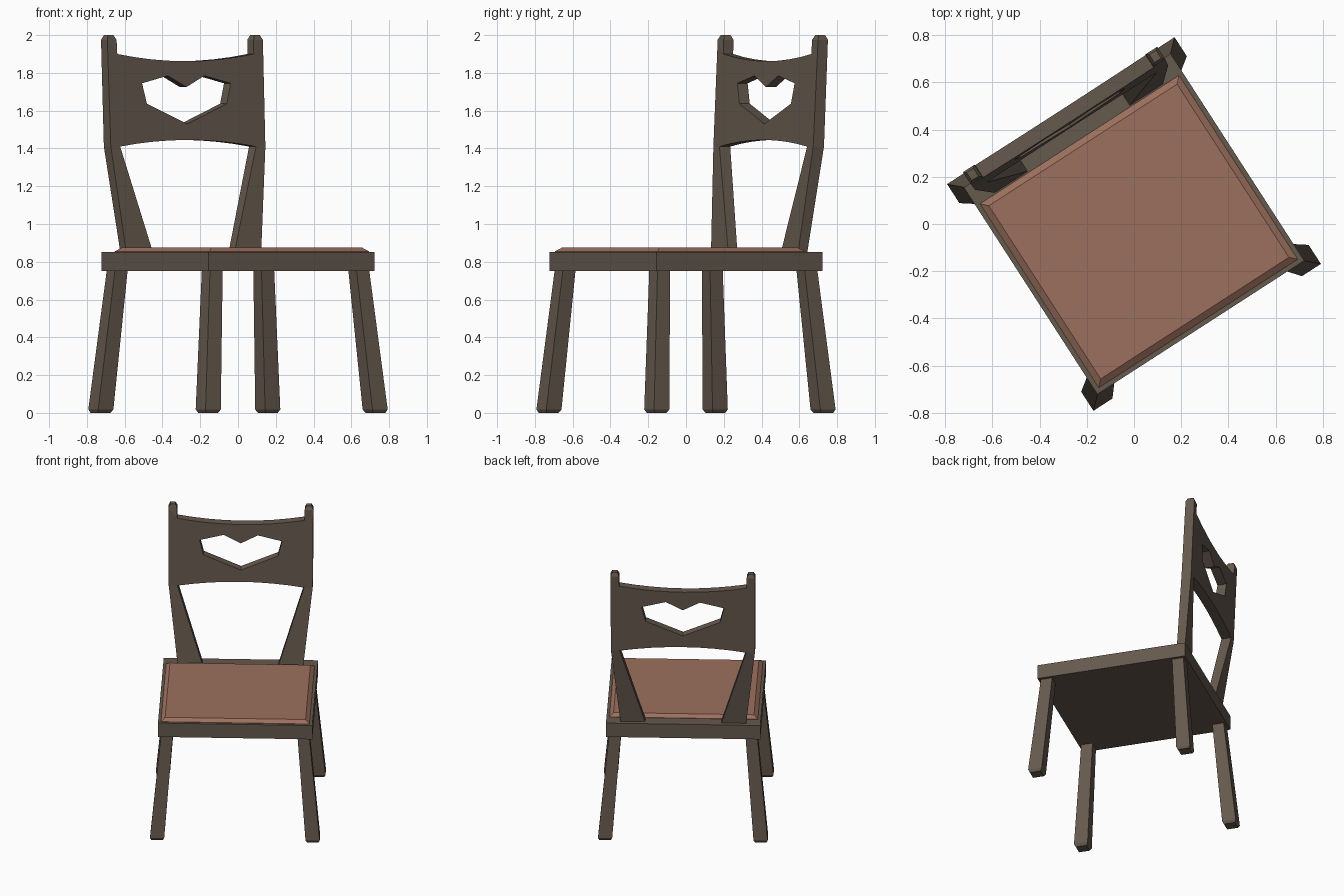
import bpy, bmesh, math
from mathutils import Matrix, Vector

if "Cube" in bpy.data.objects:
    bpy.data.objects.remove(bpy.data.objects["Cube"])

TURN = Matrix.Rotation(math.radians(32.85), 4, 'Z')   # whole chair is turned about z


def material(name, rgb):
    m = bpy.data.materials.new(name)
    m.diffuse_color = (*rgb, 1)
    m.use_nodes = True
    m.node_tree.nodes["Principled BSDF"].inputs["Base Color"].default_value = m.diffuse_color
    return m


WOOD = material("dark_wood", (0.13, 0.10, 0.075))
RED = material("red_cushion", (0.33, 0.16, 0.11))


def finish(name, bm, mat):
    bmesh.ops.recalc_face_normals(bm, faces=bm.faces)
    bm.transform(TURN)
    me = bpy.data.meshes.new(name)
    bm.to_mesh(me)
    bm.free()
    me.materials.append(mat)
    ob = bpy.data.objects.new(name, me)
    bpy.context.collection.objects.link(ob)


def stacked(name, sections, mat):
    """Solid through rectangles given as (cx, cy, z, half_x, half_y)."""
    bm = bmesh.new()
    rings = [[bm.verts.new((cx + sx * hx, cy + sy * hy, z))
              for sx, sy in ((-1, -1), (1, -1), (1, 1), (-1, 1))]
             for cx, cy, z, hx, hy in sections]
    bm.faces.new(rings[0])
    bm.faces.new(rings[-1])
    for a, b in zip(rings, rings[1:]):
        for i in range(4):
            j = (i + 1) % 4
            bm.faces.new((a[i], a[j], b[j], b[i]))
    finish(name, bm, mat)


# seat frame and bevelled cushion
stacked("seat_frame", [(0, 0, 0.75, 0.522, 0.522), (0, 0, 0.853, 0.522, 0.522)], WOOD)
stacked("seat_cushion", [(0, -0.038, 0.85, 0.502, 0.464), (0, -0.038, 0.855, 0.502, 0.464),
                         (0, -0.038, 0.875, 0.475, 0.437)], RED)

# four splayed, tapered legs with chamfered feet
for sx, side in ((-1, "left"), (1, "right")):
    for sy, end in ((-1, "front"), (1, "back")):
        stacked(f"{end}_{side}_leg",
                [(sx * 0.527, sy * 0.525, 0, 0.038, 0.038),
                 (sx * 0.526, sy * 0.524, 0.018, 0.048, 0.048),
                 (sx * 0.462, sy * 0.464, 0.752, 0.040, 0.040)], WOOD)

# backrest: one slab of posts and panel with a heart-shaped opening
ARC = 8


def arc(half, z_end, z_mid):
    """Shallow arc from +half to -half."""
    xs = [half * (1 - 2 * i / ARC) for i in range(ARC + 1)]
    return [(x, z_mid + (z_end - z_mid) * (x / half) ** 2) for x in xs]


right_top = [(0.425, 0.85), (0.487, 1.41), (0.490, 1.975), (0.478, 2.0), (0.444, 2.0), (0.432, 1.975)]
right_foot = [(0.257, 0.85)]


def mirrored(points):
    return [(-x, z) for x, z in reversed(points)]


outline = (right_top + arc(0.430, 1.90, 1.862) + mirrored(right_top) + mirrored(right_foot)
           + arc(0.428, 1.41, 1.445)[::-1] + right_foot)
half_heart = [(0.115, 1.785), (0.279, 1.745), (0.252, 1.637)]
heart = [(0, 1.725)] + half_heart + [(0, 1.53)] + mirrored(half_heart)

# lean: (z, depth centre, half thickness)
LEAN = [(0.85, 0.461, 0.029), (1.41, 0.521, 0.034), (1.975, 0.547, 0.031), (2.0, 0.548, 0.020)]


def lean(z):
    for (z0, y0, t0), (z1, y1, t1) in zip(LEAN, LEAN[1:]):
        if z <= z1 + 1e-5:
            f = (z - z0) / (z1 - z0)
            return y0 + f * (y1 - y0), t0 + f * (t1 - t0)
    return LEAN[-1][1:]


bm = bmesh.new()
edges = []
for loop in (outline, heart):
    vs = [bm.verts.new((x, -1, z)) for x, z in loop]
    edges += [bm.edges.new((vs[i], vs[(i + 1) % len(vs)])) for i in range(len(vs))]
bmesh.ops.triangle_fill(bm, use_beauty=True, edges=edges, normal=(0, -1, 0))
for z in (1.41, 1.975):
    bmesh.ops.bisect_plane(bm, geom=bm.verts[:] + bm.edges[:] + bm.faces[:], dist=1e-5,
                           plane_co=(0, 0, z), plane_no=(0, 0, 1))
new = bmesh.ops.extrude_face_region(bm, geom=bm.faces[:], use_keep_orig=True)["geom"]
for v in new:
    if isinstance(v, bmesh.types.BMVert):
        v.co.y = 1
for v in bm.verts:
    centre, half = lean(v.co.z)
    v.co.y = centre + v.co.y * half
bmesh.ops.dissolve_limit(bm, angle_limit=0.002, verts=bm.verts[:], edges=bm.edges[:])
finish("backrest", bm, WOOD)
